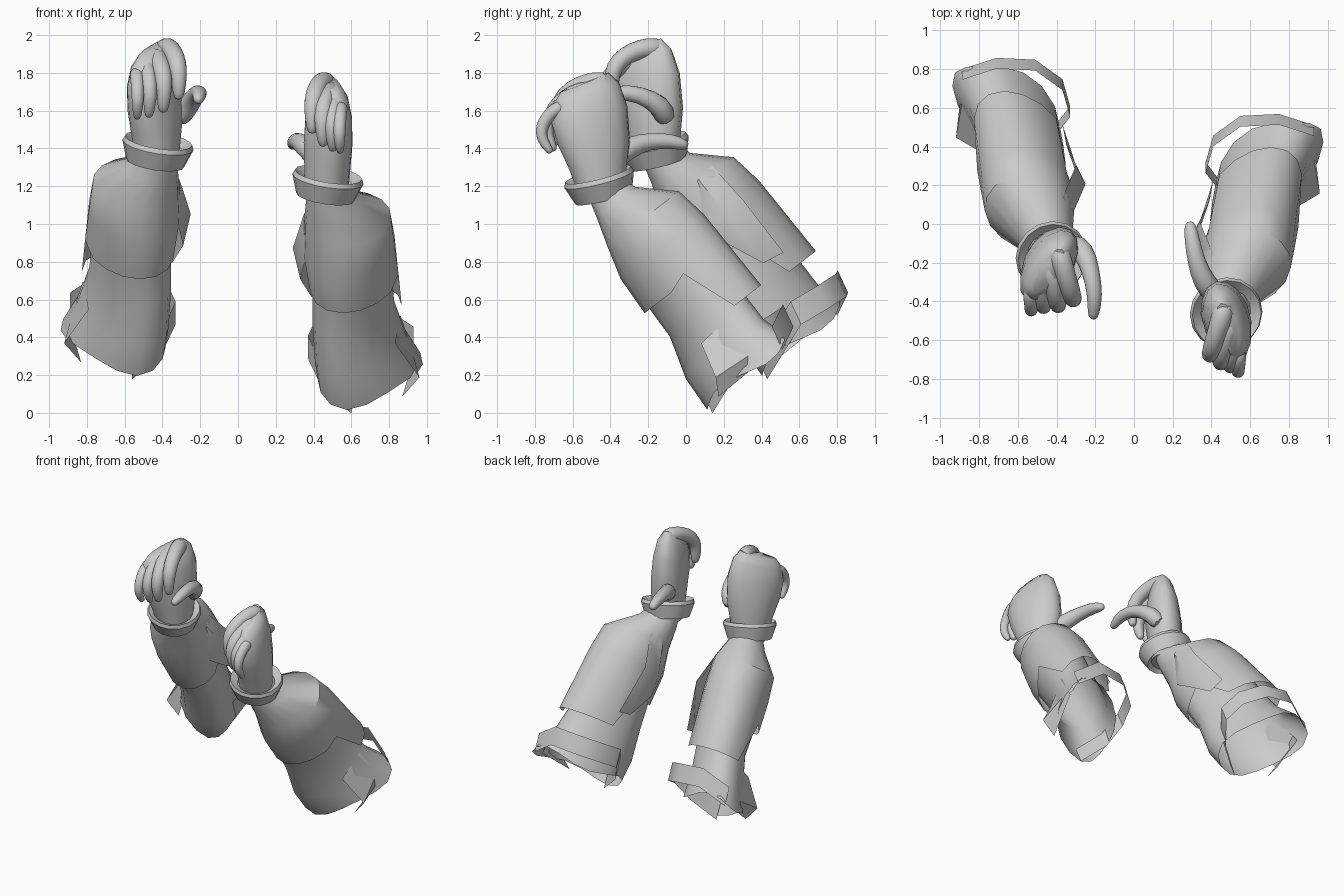
import bpy, bmesh
from math import sin, cos, pi, radians
from mathutils import Vector, Matrix

cube = bpy.data.objects.get("Cube")
if cube:
    bpy.data.objects.remove(cube)

grey = bpy.data.materials.new("light_grey")
grey.use_nodes = True
colour = (0.6, 0.6, 0.6, 1)
grey.diffuse_color = colour
grey.node_tree.nodes["Principled BSDF"].inputs["Base Color"].default_value = colour


def loft(name, rings, capped=False, closed=True, subdivide=0, angle=40):
    """Skin a list of point rings into one object."""
    bm = bmesh.new()
    rows = [[bm.verts.new(p) for p in ring] for ring in rings]
    n = len(rows[0])
    for a, b in zip(rows, rows[1:]):
        for i in range(n if closed else n - 1):
            j = (i + 1) % n
            bm.faces.new((a[i], a[j], b[j], b[i]))
    if capped:
        bm.faces.new(rows[0])
        bm.faces.new(rows[-1])
    bmesh.ops.recalc_face_normals(bm, faces=bm.faces)
    mesh = bpy.data.meshes.new(name)
    bm.to_mesh(mesh)
    bm.free()
    mesh.materials.append(grey)
    obj = bpy.data.objects.new(name, mesh)
    bpy.context.collection.objects.link(obj)
    if subdivide:
        obj.modifiers.new("Round", "SUBSURF").levels = subdivide
        obj.modifiers["Round"].render_levels = subdivide
    bpy.ops.object.select_all(action="DESELECT")
    obj.select_set(True)
    bpy.context.view_layer.objects.active = obj
    bpy.ops.object.shade_smooth_by_angle(angle=radians(angle))


def tube(name, path, radii, sides=8):
    """Tapered round finger along a path."""
    path = [Vector(p) for p in path]
    rings = []
    for i, p in enumerate(path):
        d = (path[min(i + 1, len(path) - 1)] - path[max(i - 1, 0)]).normalized()
        u = d.cross(Vector((1, 0.1, 0.2))).normalized()
        v = d.cross(u)
        rings.append([p + radii[i] * (u * cos(2 * pi * k / sides) + v * sin(2 * pi * k / sides))
                      for k in range(sides)])
    tip = path[-1] + (path[-1] - path[-2]).normalized() * radii[-1] * 0.7
    rings.append([tip + (q - path[-1]) * 0.5 for q in rings[-1]])
    loft(name, rings, capped=True, subdivide=1, angle=80)


def build_arm(label, side, wrist, twist, thumb):
    wrist = Vector(wrist)

    def place(x, s, p):
        """Sleeve space: x outward, s down the forearm, p toward its upper side."""
        return wrist + Vector((side * x, 0.61 * s + 0.79 * p, -0.79 * s + 0.61 * p))

    def sleeve(name, sections, hem, sides=16):
        rings = []
        for i, (s, x, half, low, high) in enumerate(sections):
            ring = []
            for k in range(sides):
                t = 2 * pi * k / sides
                drop = hem(t) if i == len(sections) - 1 else 0
                lean = 0.1 * (s + drop) * sin(t)
                ring.append(place(x + lean + half * cos(t), s + drop,
                                  (low + high) / 2 + (high - low) / 2 * sin(t)))
            rings.append(ring)
        loft(label + name, rings)

    # Upper sleeve with a notched hem, longer over the back
    sleeve("_upper_sleeve", [
        (-0.03, 0, 0.1, -0.1, 0.1), (0.08, 0.03, 0.14, -0.13, 0.13),
        (0.24, 0.11, 0.23, -0.18, 0.3), (0.42, 0.12, 0.24, -0.23, 0.33),
        (0.6, 0.15, 0.23, -0.24, 0.34)],
        lambda t: 0.3 if sin(t) > 0.3 else 0 if sin(t) > -0.2 else 0.04)

    # Lower sleeve flaring to the open elbow
    sleeve("_lower_sleeve", [
        (0.45, 0.13, 0.2, -0.2, 0.28), (0.82, 0.14, 0.2, -0.21, 0.24),
        (1.05, 0.18, 0.22, -0.28, 0.24), (1.22, 0.23, 0.25, -0.29, 0.28)],
        lambda t: 0.03 * sin(3 * t))

    # Flared outer corner of the lower sleeve
    loft(label + "_elbow_flare", [
        [place(0.36, 0.95, -0.1), place(0.39, 0.93, 0.12)],
        [place(0.49, 1.14, -0.15), place(0.45, 1.16, 0.12)],
        [place(0.4, 1.23, -0.2), place(0.46, 1.22, 0.12)]], closed=False)

    # Loose inner panel beside the upper sleeve
    loft(label + "_inner_panel", [
        [place(-0.06, 0.2, 0.18), place(-0.12, 0.22, 0.08), place(-0.03, 0.2, -0.05)],
        [place(-0.13, 0.45, 0.2), place(-0.18, 0.45, 0.08), place(-0.12, 0.45, -0.06)],
        [place(-0.06, 0.8, 0.2), place(-0.08, 0.78, 0.08), place(-0.14, 0.6, 0.0)]], closed=False)

    # Loose strap looping around the inner side of the elbow
    strap = [(0.46, 1.18, 0.22), (0.28, 1.12, 0.34), (0.08, 1.13, 0.32), (-0.06, 1.12, 0.2),
             (-0.1, 1.1, 0.04), (-0.03, 1.16, -0.12), (0.13, 1.22, -0.28)]
    loft(label + "_elbow_strap", [[place(x, s - 0.07, p + 0.03), place(x, s + 0.06, p)]
                                  for x, s, p in strap], closed=False)

    # Flared wrist cuff
    turn = Matrix.Rotation(0.25, 3, "X") @ Matrix.Rotation(0.15, 3, "Y")
    profile = [(0.12, -0.03), (0.155, -0.06), (0.19, 0.04), (0.18, 0.065), (0.13, 0.03)]
    loft(label + "_cuff", [[wrist + Vector((0, -0.03, 0.02)) + turn @ Vector(
        (r * cos(k * pi / 8), r * sin(k * pi / 8), h)) for k in range(16)] for r, h in profile])

    # Palm: rounded sections, twisted about the wrist and leaning forward
    spin = Matrix.Rotation(radians(twist), 3, "Z")

    def hand(x, y, z):
        return wrist + Vector((0, -0.03 - 0.16 * z, 0)) + spin @ Vector((-side * x, y, z))

    rings = []
    for z, w, d in [(-0.05, 0.12, 0.11), (0.12, 0.16, 0.12), (0.25, 0.2, 0.125),
                    (0.4, 0.215, 0.115), (0.51, 0.19, 0.09), (0.57, 0.14, 0.05)]:
        ring = []
        for k in range(14):
            t = 2 * pi * k / 14
            x = w * cos(t)
            slope = 0.4 * x * max(0, z - 0.2) / 0.4
            ring.append(hand(x, d * sin(t) + 0.03 * z, z + slope))
        rings.append(ring)
    loft(label + "_palm", rings, capped=True, angle=60)

    # Four fingers curling forward and down, fanned from the index to the little one
    for i, name in enumerate(("index", "middle", "ring", "little")):
        p = hand(0.13 - 0.09 * i, 0.04, 0.565 - 0.04 * i)
        path = [p]
        size = (1.1, 1.05, 0.9, 0.75)[i]
        inward = side * (0.3 - 0.08 * i)
        for length, pitch in ((0.07, 8), (0.08, -14), (0.08, -32), (0.08, -60), (0.1, -95)):
            a = radians(pitch - 10 * i)
            p = p + length * size * Vector((-inward * cos(a), -cos(a), sin(a)))
            path.append(p)
        tube(label + "_" + name + "_finger", path,
             [r * size for r in (0.055, 0.056, 0.05, 0.05, 0.044, 0.032)])

    # Thumb
    tube(label + "_thumb", thumb, (0.07, 0.065, 0.05, 0.045, 0.034))


build_arm("left", 1, (0.47, -0.42, 1.18), -75,
          [(0.43, -0.38, 1.34), (0.36, -0.3, 1.41), (0.32, -0.19, 1.44),
           (0.3, -0.08, 1.44), (0.29, -0.01, 1.42)])
build_arm("right", -1, (-0.43, -0.13, 1.36), 58,
          [(-0.33, -0.1, 1.54), (-0.26, -0.13, 1.63), (-0.22, -0.25, 1.69),
           (-0.2, -0.37, 1.7), (-0.21, -0.47, 1.66)])
